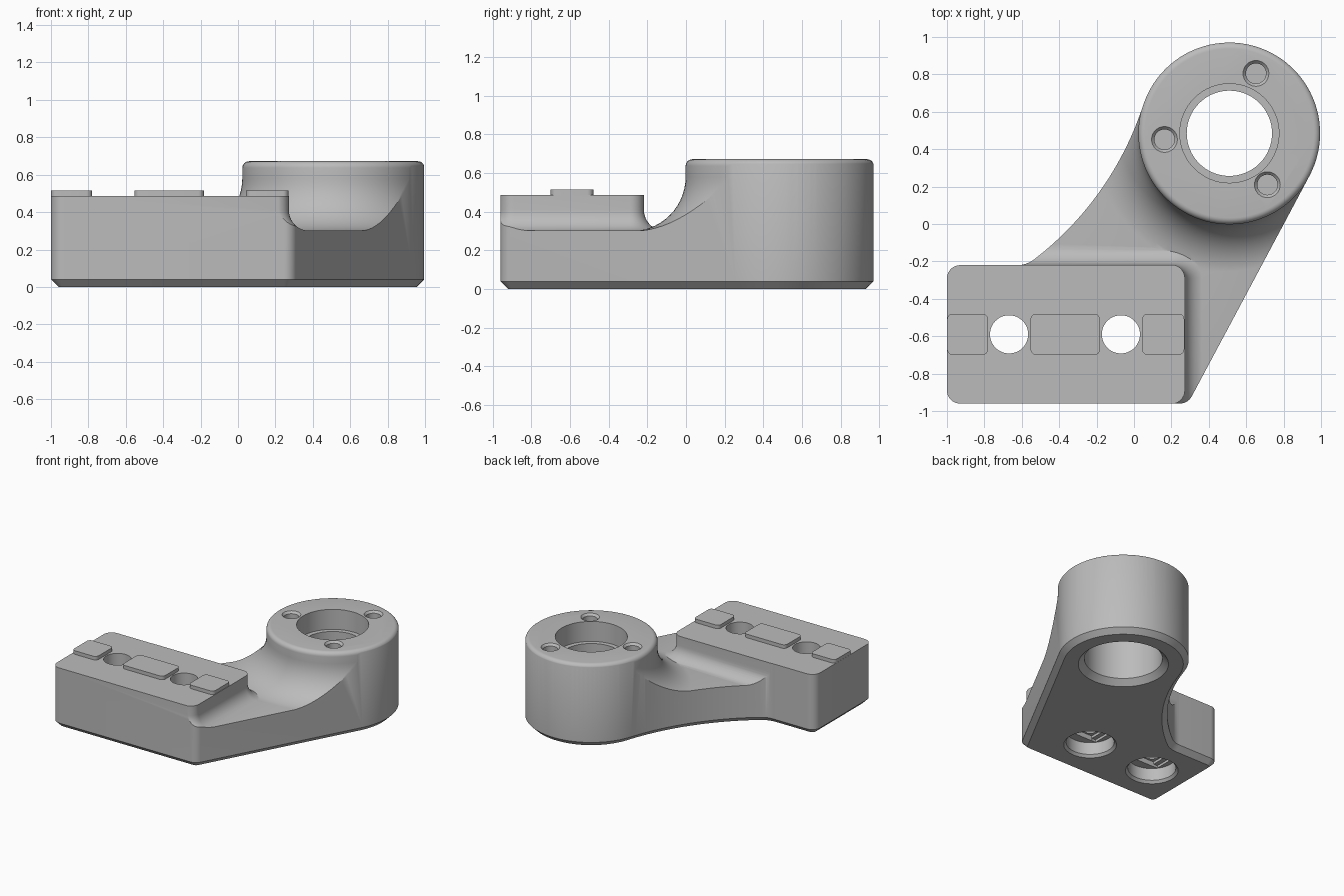
import bpy, bmesh, math
from math import cos, sin, radians, sqrt, atan2, degrees

if "Cube" in bpy.data.objects:
    bpy.data.objects.remove(bpy.data.objects["Cube"])

grey = bpy.data.materials.new("plain_grey")
grey.diffuse_color = (0.5, 0.5, 0.5, 1)
grey.use_nodes = True
grey.node_tree.nodes["Principled BSDF"].inputs["Base Color"].default_value = grey.diffuse_color

CX, CY, CR = 0.51, 0.485, 0.485          # round boss centre and radius
X0, X1, Y0, Y1 = -1.0, 0.27, -0.96, -0.22  # clamp block
RC = 0.07                                # block corner radius


def arc(cx, cy, r, a0, a1, n):
    return [(cx + r * cos(radians(a0 + (a1 - a0) * i / n)),
             cy + r * sin(radians(a0 + (a1 - a0) * i / n))) for i in range(n + 1)]


def circle(cx, cy, r, n=64):
    return arc(cx, cy, r, 0, 360, n)[:-1]


def rrect(x0, y0, x1, y1, r, n=8):
    return (arc(x0 + r, y0 + r, r, 180, 270, n) + arc(x1 - r, y0 + r, r, 270, 360, n)
            + arc(x1 - r, y1 - r, r, 0, 90, n) + arc(x0 + r, y1 - r, r, 90, 180, n))


def inset(pts, d):
    out = []
    for i, (x, y) in enumerate(pts):
        ax, ay = pts[i - 1]
        bx, by = pts[(i + 1) % len(pts)]
        l1, l2 = math.hypot(x - ax, y - ay), math.hypot(bx - x, by - y)
        n1 = (-(y - ay) / l1, (x - ax) / l1)
        n2 = (-(by - y) / l2, (bx - x) / l2)
        k = d / (1 + n1[0] * n2[0] + n1[1] * n2[1])
        out.append((x + (n1[0] + n2[0]) * k, y + (n1[1] + n2[1]) * k))
    return out


def loft(name, rings):
    """Closed solid through stacked outlines [(points, z), ...]."""
    bm = bmesh.new()
    loops = [[bm.verts.new((x, y, z)) for x, y in pts] for pts, z in rings]
    n = len(loops[0])
    for a, b in zip(loops, loops[1:]):
        for i in range(n):
            bm.faces.new((a[i], a[(i + 1) % n], b[(i + 1) % n], b[i]))
    bm.faces.new(loops[0][::-1])
    bm.faces.new(loops[-1])
    bmesh.ops.recalc_face_normals(bm, faces=bm.faces)
    me = bpy.data.meshes.new(name)
    bm.to_mesh(me)
    bm.free()
    me.materials.append(grey)
    ob = bpy.data.objects.new(name, me)
    bpy.context.collection.objects.link(ob)
    return ob


def lathe(name, cx, cy, profile, n=64):
    return loft(name, [(circle(cx, cy, r, n), z) for r, z in profile])


def box(name, x0, y0, x1, y1, z0, z1):
    pts = [(x0, y0), (x1, y0), (x1, y1), (x0, y1)]
    return loft(name, [(pts, z0), (pts, z1)])


def boolean(ob, other, op):
    m = ob.modifiers.new("cut", 'BOOLEAN')
    m.operation, m.object, m.solver = op, other, 'EXACT'
    bpy.context.view_layer.objects.active = ob
    bpy.ops.object.modifier_apply(modifier=m.name)
    bpy.data.objects.remove(other)


def smooth(ob):
    bpy.ops.object.select_all(action='DESELECT')
    ob.select_set(True)
    bpy.context.view_layer.objects.active = ob
    bpy.ops.object.shade_smooth_by_angle(angle=radians(28))


def cove(radius, base, n=14):
    """Concave fillet as (outward distance, height), bottom to top."""
    out = []
    for i in range(n + 1):
        t = radians(90 * i / n)
        out.append((radius * (1 - sin(t)), base + radius * (1 - cos(t))))
    return out


# Plan outline: block corners, straight arm side, boss, concave arm side
ang = -28.1
nx, ny = cos(radians(ang)), sin(radians(ang))
fx = (nx * CX + ny * CY + CR - RC - ny * (Y0 + RC)) / nx
R, RF = 1.7, 0.15
hx, hy = CX + (CR + R) * cos(radians(162)), CY + (CR + R) * sin(radians(162))
fy = Y1 + RF
gx = hx + sqrt((R - RF) ** 2 - (hy - fy) ** 2)
end = degrees(atan2(fy - hy, gx - hx))
outline = (arc(X0 + RC, Y0 + RC, RC, 180, 270, 8)
           + arc(fx, Y0 + RC, RC, 270, 360 + ang, 8)
           + arc(CX, CY, CR, ang, 162, 48)
           + arc(hx, hy, R, -18, end, 24)[1:]
           + arc(gx, fy, RF, end, -90, 8)[1:]
           + arc(X0 + RC, Y1 - RC, RC, 90, 180, 8))

# Body envelope with chamfered foot
body = loft("bracket_body", [(inset(outline, 0.04), 0), (outline, 0.04), (outline, 0.8)])

# Height form: arm floor, boss with wide cove, block with small cove
E = 0.002
form = box("height_form", -1.5, -1.5, 1.5, 1.5, -0.3, 0.302)
boss = [(CR + 0.28 + E, -0.1)] + [(CR + E + d, z) for d, z in cove(0.28, 0.30)]
boss += [(CR + E - 0.035 * (1 - cos(radians(a))), 0.637 + 0.035 * sin(radians(a)))
         for a in range(0, 91, 15)]
boolean(form, lathe("boss_form", CX, CY, boss, 96), 'UNION')
rect = rrect(X0, Y0, X1, Y1, RC)
block = [(inset(rect, -0.11 - E), -0.2)]
block += [(inset(rect, -d - E), z) for d, z in cove(0.11, 0.30, 10)]
block += [(inset(rect, -E), 0.487)]
boolean(form, loft("block_form", block), 'UNION')
boolean(body, form, 'INTERSECT')

# Boss bore: upper recess, inner lip, lower bore with chamfered mouth
boolean(body, lathe("bore", CX, CY, [
    (0.345, -0.01), (0.29, 0.045), (0.29, 0.44), (0.228, 0.44),
    (0.228, 0.51), (0.265, 0.51), (0.265, 0.8)]), 'DIFFERENCE')

# Three blind screw holes in the boss top
for x, y in ((0.163, 0.452), (0.652, 0.805), (0.713, 0.21)):
    boolean(body, lathe("screw_hole", x, y, [
        (0.054, 0.55), (0.054, 0.655), (0.078, 0.682)], 32), 'DIFFERENCE')

# Two counterbored bolt holes with stepped seats
HY, HR = -0.59, 0.102
for x in (-0.668, -0.07):
    boolean(body, lathe("bolt_hole", x, HY, [
        (0.205, -0.01), (0.178, 0.02), (0.178, 0.12), (HR, 0.12), (HR, 0.6)], 48), 'DIFFERENCE')
    boolean(body, box("seat_slot", x - 0.14, HY - HR - E, x + 0.14, HY + HR + E, 0.1, 0.14), 'DIFFERENCE')
    boolean(body, box("seat_square", x - HR - E, HY - HR - 2 * E, x + HR + E, HY + HR + 2 * E,
                      0.11, 0.16), 'DIFFERENCE')
smooth(body)

# Raised locating pads along the block
for name, x0, x1 in (("left_pad", X0 + 0.001, -0.78), ("middle_pad", -0.553, -0.182),
                     ("right_pad", 0.043, X1 - 0.001)):
    pts = rrect(x0, -0.7, x1, -0.48, 0.03, 5)
    smooth(loft(name, [(pts, 0.475), (pts, 0.516)]))
